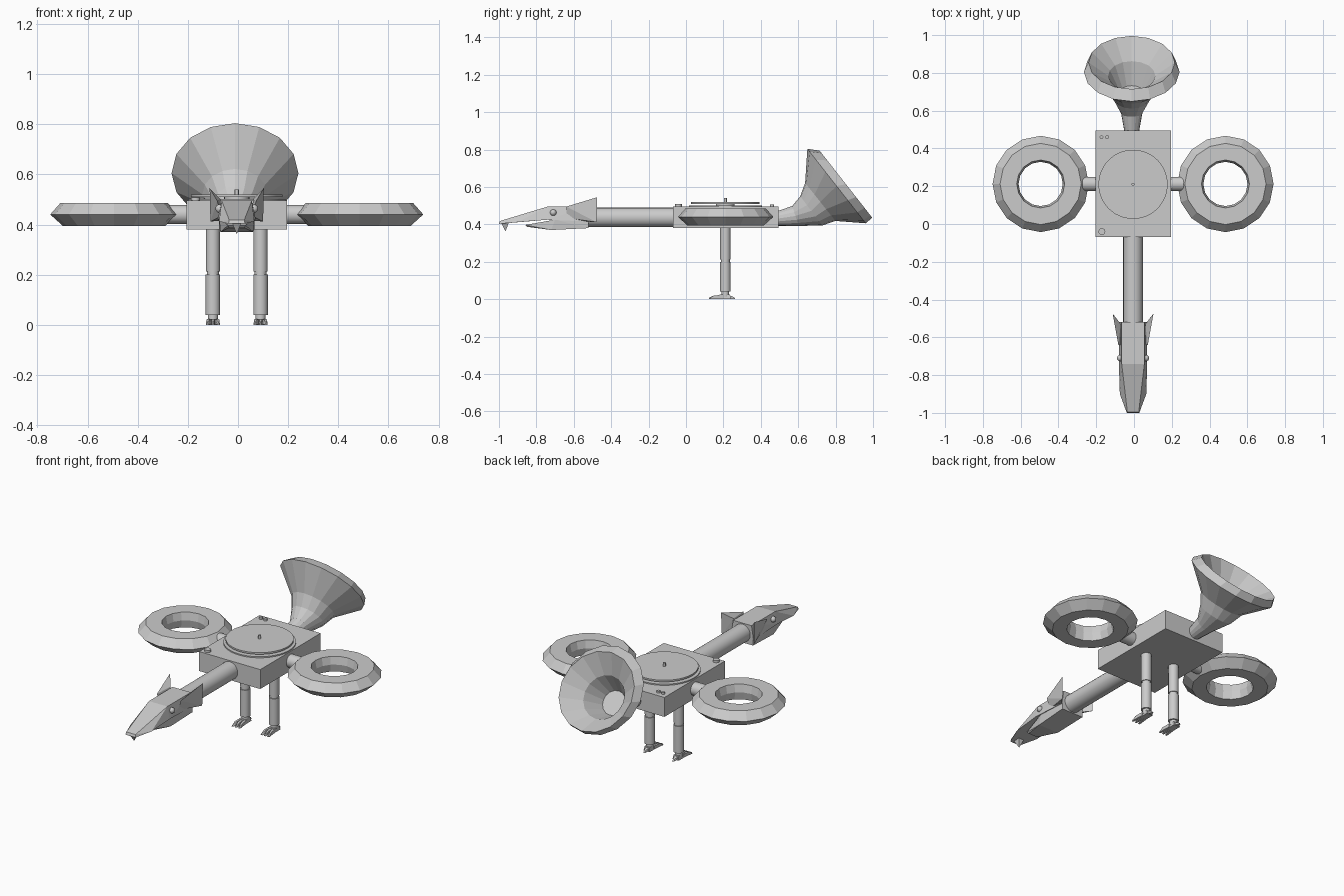
import bpy, bmesh, math
from mathutils import Vector

if "Cube" in bpy.data.objects:
    bpy.data.objects.remove(bpy.data.objects["Cube"])

CX = -0.005  # centre line of the model


def finish(name, bm, smooth=False):
    bmesh.ops.recalc_face_normals(bm, faces=bm.faces[:])
    me = bpy.data.meshes.new(name)
    bm.to_mesh(me)
    bm.free()
    ob = bpy.data.objects.new(name, me)
    bpy.context.collection.objects.link(ob)
    if smooth:
        bpy.ops.object.select_all(action='DESELECT')
        ob.select_set(True)
        bpy.context.view_layer.objects.active = ob
        bpy.ops.object.shade_smooth_by_angle(angle=math.radians(35))
    return ob


def sweep(name, sections, n=24, closed=False, smooth=False):
    """Loft round sections (centre, axis, radius); capped, or joined end to end."""
    bm = bmesh.new()
    rings = []
    for c, axis, r in sections:
        w = Vector(axis).normalized()
        u = Vector((1, 0, 0)) if abs(w.x) < 0.9 else Vector((0, 1, 0))
        v = w.cross(u)
        rings.append([bm.verts.new(Vector(c) + r * (math.cos(a) * u + math.sin(a) * v))
                      for a in (2 * math.pi * i / n for i in range(n))])
    pairs = list(zip(rings, rings[1:]))
    if closed:
        pairs.append((rings[-1], rings[0]))
    else:
        bm.faces.new(rings[0])
        bm.faces.new(rings[-1])
    for a, b in pairs:
        for i in range(n):
            j = (i + 1) % n
            bm.faces.new((a[i], a[j], b[j], b[i]))
    return finish(name, bm, smooth)


def rod(name, a, b, r, n=24):
    axis = Vector(b) - Vector(a)
    return sweep(name, [(a, axis, r), (b, axis, r)], n, smooth=True)


def hull(name, pts, dx=0.0, mirror=False):
    """Convex solid from corner points, x measured from dx."""
    bm = bmesh.new()
    sides = (1, -1) if mirror else (1,)
    for x, y, z in pts:
        for s in sides:
            bm.verts.new((dx + s * x, y, z))
    res = bmesh.ops.convex_hull(bm, input=bm.verts[:])
    loose = [v for v in bm.verts if not v.link_faces]
    bmesh.ops.delete(bm, geom=loose, context='VERTS')
    bmesh.ops.dissolve_limit(bm, angle_limit=0.01, verts=bm.verts[:], edges=bm.edges[:])
    return finish(name, bm)


def ball(name, c, r):
    bm = bmesh.new()
    bmesh.ops.create_uvsphere(bm, u_segments=16, v_segments=10, radius=r)
    bmesh.ops.translate(bm, verts=bm.verts[:], vec=c)
    return finish(name, bm, True)


# Body box
hull("body", [(0.2, y, z) for y in (-0.07, 0.495) for z in (0.38, 0.495)], CX, True)

# Turntable on top
rod("turntable_base", (CX, 0.21, 0.49), (CX, 0.21, 0.502), 0.195, 48)
rod("turntable_pivot", (CX, 0.21, 0.50), (CX, 0.21, 0.512), 0.05)
rod("turntable_platter", (CX, 0.21, 0.51), (CX, 0.21, 0.52), 0.183, 48)
rod("turntable_spindle", (CX, 0.21, 0.515), (CX, 0.21, 0.54), 0.008, 12)

# Knobs
rod("control_knob", (-0.17, -0.04, 0.49), (-0.17, -0.04, 0.508), 0.018, 16)
for x in (-0.172, -0.142):
    rod("small_button", (x, 0.46, 0.49), (x, 0.46, 0.506), 0.01, 12)

# Neck
rod("neck", (CX, -0.06, 0.437), (CX, -0.54, 0.437), 0.052)

# Head: cranium, snout, jaw, beak tooth
hull("cranium", [(0.06, -0.52, 0.495), (0.06, -0.74, 0.495), (0.073, -0.52, 0.415),
                 (0.075, -0.74, 0.425)], CX, True)
hull("snout", [(0.06, -0.74, 0.495), (0.075, -0.74, 0.425), (0.07, -0.90, 0.412),
               (0.03, -0.995, 0.418), (0.033, -1.0, 0.403)], CX, True)
hull("lower_jaw", [(0.07, -0.52, 0.425), (0.07, -0.52, 0.38), (0.07, -0.70, 0.425),
                   (0.065, -0.72, 0.37), (0.035, -0.86, 0.397), (0.03, -0.85, 0.387)], CX, True)
hull("beak_tooth", [(0.02, -0.99, 0.41), (0.02, -0.945, 0.415), (0.001, -0.965, 0.363)], CX, True)

# Paired parts
for s, side in ((-1, "left"), (1, "right")):
    X = lambda x: CX + s * x
    hull(side + "_ear", [(s * x, y, z) for x, y, z in (
        (0.06, -0.64, 0.435), (0.078, -0.64, 0.495), (0.108, -0.475, 0.545),
        (0.105, -0.478, 0.412), (0.068, -0.53, 0.415), (0.065, -0.53, 0.50))], CX)
    ball(side + "_eye", (X(0.068), -0.71, 0.463), 0.017)

    # Ring wing and its strut
    sweep(side + "_ring", [((X(0.489), 0.212, z), (0, 0, 1), r) for r, z in (
        (0.255, 0.44), (0.215, 0.485), (0.127, 0.485), (0.117, 0.44),
        (0.127, 0.395), (0.205, 0.395))], 16, closed=True)
    rod(side + "_strut", (X(0.19), 0.212, 0.44), (X(0.30), 0.212, 0.44), 0.038)

    # Leg: thigh, knee, shin, ankle
    lx = X(0.095)
    rod(side + "_thigh", (lx, 0.21, 0.212), (lx, 0.21, 0.39), 0.028)
    rod(side + "_knee", (lx, 0.21, 0.19), (lx, 0.21, 0.22), 0.024)
    rod(side + "_shin", (lx, 0.21, 0.04), (lx, 0.21, 0.2), 0.029)
    rod(side + "_ankle", (lx, 0.21, 0.012), (lx, 0.21, 0.045), 0.02)

    # Foot pad with three front toes and a heel claw
    hull(side + "_foot", [(0.02, 0.18, 0), (0.02, 0.24, 0), (0.017, 0.18, 0.024),
                          (0.017, 0.235, 0.024)], lx, True)
    for k in (-1, 0, 1):
        hull(side + "_toe", [(k * 0.014 + d, 0.20, z) for d in (-0.008, 0.008) for z in (0.003, 0.023)]
             + [(k * 0.02 + d, 0.15, 0.02) for d in (-0.006, 0.006)]
             + [(k * 0.022 + d, 0.122, 0.0) for d in (-0.006, 0.006)]
             + [(k * 0.022, 0.122, 0.008)], lx)
    hull(side + "_heel_claw", [(0.012, 0.23, 0.003), (0.012, 0.23, 0.022),
                               (0.005, 0.265, 0.0), (0.005, 0.255, 0.012)], lx, True)

# Horn tail: outer bell, rim, then hollow throat
HX = -0.012
sweep("horn", [((HX, y, z), (0, ay, az), r) for y, z, ay, az, r in (
    (0.485, 0.43, 1, 0.1, 0.038),
    (0.585, 0.445, 0.95, 0.3, 0.056),
    (0.67, 0.4725, 0.79, 0.6, 0.098),
    (0.718, 0.52, 0.79, 0.63, 0.13),
    (0.805, 0.605, 0.79, 0.62, 0.253),
    (0.855, 0.615, 0.79, 0.62, 0.228),
    (0.785, 0.555, 0.79, 0.62, 0.125),
    (0.69, 0.485, 0.79, 0.60, 0.07))], 16)
